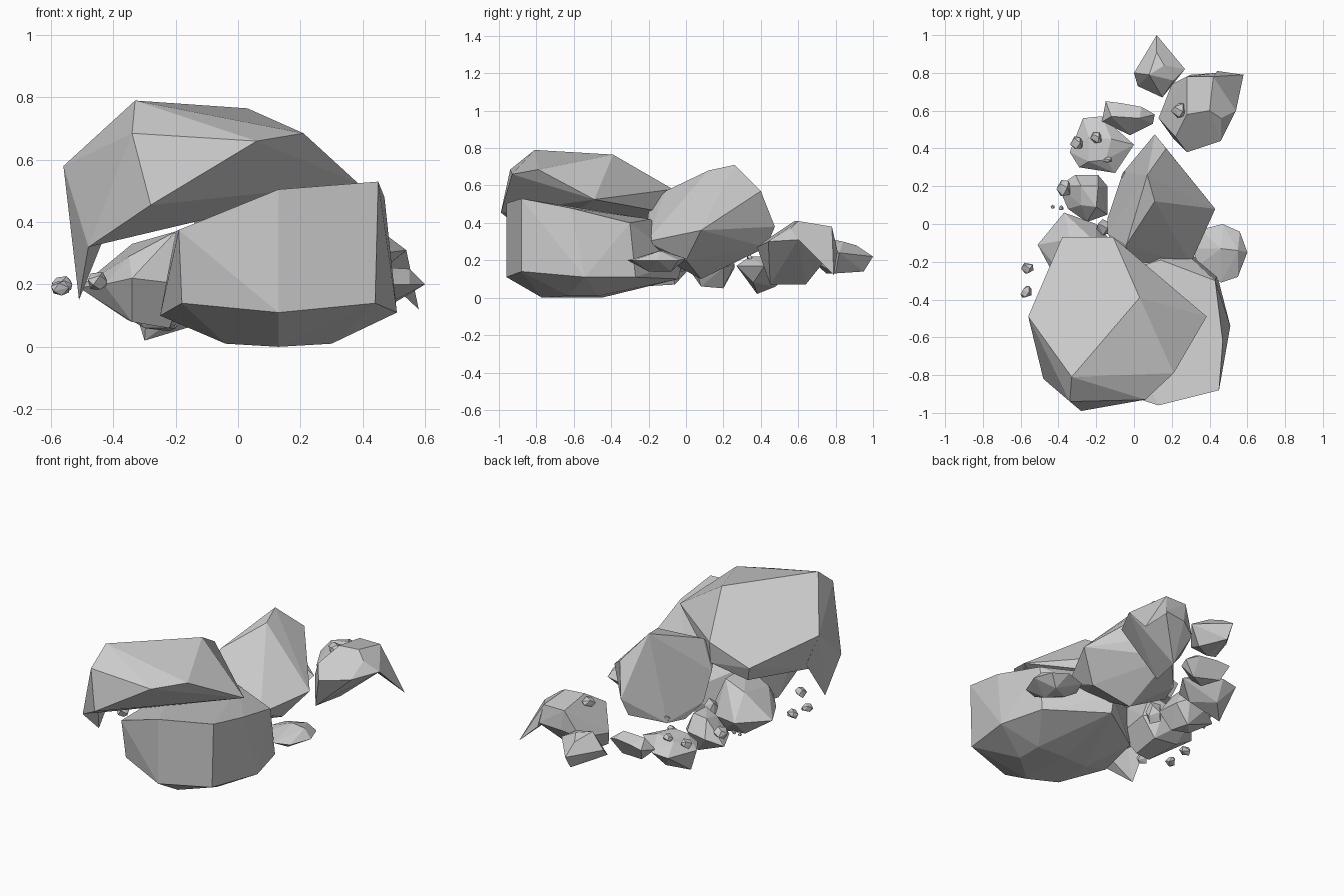
import bpy, bmesh, math, random
from mathutils import Vector


def rock(name, pts):
    """Faceted stone: the convex hull of a few corner points, flat shaded."""
    bm = bmesh.new()
    for p in pts:
        bm.verts.new(p)
    bmesh.ops.convex_hull(bm, input=bm.verts[:])
    loose = [v for v in bm.verts if not v.link_faces]
    bmesh.ops.delete(bm, geom=loose, context='VERTS')
    bmesh.ops.dissolve_limit(bm, angle_limit=math.radians(5),
                             verts=bm.verts[:], edges=bm.edges[:])
    bmesh.ops.recalc_face_normals(bm, faces=bm.faces[:])
    me = bpy.data.meshes.new(name)
    bm.to_mesh(me)
    bm.free()
    ob = bpy.data.objects.new(name, me)
    bpy.context.collection.objects.link(ob)
    return ob


def pebble(name, centre, size, seed):
    """Small irregular stone."""
    rng = random.Random(seed)
    pts = []
    for i in range(11):
        z = 1 - 2 * (i + .5) / 11
        a = i * 2.4 + rng.uniform(-.3, .3)
        r = math.sqrt(1 - z * z)
        d = Vector((r * math.cos(a), r * math.sin(a), z)) * rng.uniform(.85, 1.1)
        pts.append([c + s * k for c, s, k in zip(centre, size, d)])
    return rock(name, pts)


# lower front boulder
rock("lower_boulder", [
    (-.18, -.83, .14), (.13, -.96, .11), (.44, -.88, .14), (.51, -.54, .11),
    (.44, -.27, .11), (.13, -.04, .10), (-.19, -.26, .11), (-.25, -.54, .10),
    (-.04, -.70, .01), (.13, -.77, 0), (.30, -.63, .01), (.30, -.47, .01),
    (.13, -.45, 0), (-.04, -.47, .01),
    (-.19, -.86, .375), (.13, -.96, .505), (.45, -.88, .53), (.47, -.62, .48),
    (.43, -.30, .40), (.14, -.19, .42), (-.20, -.30, .37), (.40, -.26, .2),
    (.13, -.02, .19)])

# large tilted slab on top
rock("upper_slab", [
    (-.33, -.81, .79), (-.16, -.73, .765), (.03, -.39, .765),
    (-.11, -.07, .58), (-.38, -.07, .49), (-.56, -.49, .58), (-.34, -.94, .685),
    (-.28, -.99, .455), (.06, -.93, .66), (.21, -.79, .685), (.385, -.49, .525),
    (-.48, -.82, .32), (-.11, -.08, .45), (-.35, -.1, .40), (-.5, -.5, .36)])
rock("slab_spike", [
    (-.56, -.49, .58), (-.51, -.62, .15), (-.48, -.82, .32), (-.45, -.6, .4),
    (-.33, -.9, .6), (-.5, -.45, .4)])

# middle boulder
rock("middle_boulder", [
    (.07, .26, .71), (.11, .12, .68), (.17, .40, .57), (.11, .475, .38),
    (.43, .08, .36), (.30, -.21, .30), (.20, -.20, .25), (-.06, .27, .20),
    (-.10, .15, .19), (-.14, .03, .26), (-.14, -.05, .42), (-.06, -.20, .48),
    (.09, .43, .27), (.10, .08, .10), (.30, 0, .20), (-.04, -.11, .57)])

# rear right boulder, with a wing drawn out into a low tail
rock("rear_boulder", [
    (.13, .56, .20), (.20, .74, .22), (.30, .79, .26), (.44, .80, .27),
    (.54, .60, .31), (.46, .44, .30), (.28, .38, .27), (.22, .46, .33),
    (.28, .58, .41), (.40, .60, .41), (.42, .78, .38), (.28, .78, .38),
    (.21, .45, .07), (.25, .64, .07), (.46, .56, .37)])
rock("rear_boulder_tail", [
    (.54, .60, .31), (.54, .67, .26), (.58, .79, .12), (.44, .81, .25),
    (.42, .78, .38), (.46, .56, .37), (.44, .70, .25)])

# rear tip stone
rock("rear_stone", [
    (.12, 1, .22), (.27, .82, .24), (.15, .67, .20), (0, .80, .22),
    (.08, .79, .31), (.16, .84, .30), (.02, .73, .16), (.12, .95, .14),
    (.20, .80, .13), (.10, .75, .13), (.21, .76, .27), (.12, .91, .28)])

# chain of stones along the left
rock("left_stone_a", [
    (-.15, .65, .20), (-.07, .64, .21), (.04, .62, .21), (.11, .58, .18),
    (.10, .53, .16), (-.02, .47, .14), (-.17, .54, .17), (-.12, .57, .24),
    (.03, .56, .24), (-.12, .60, .12), (.04, .56, .10), (-.06, .51, .10)])
rock("left_stone_b", [
    (-.27, .56, .15), (-.17, .57, .16), (0, .42, .17), (-.10, .27, .17),
    (-.29, .30, .16), (-.34, .38, .15), (-.24, .46, .21), (-.12, .45, .22),
    (-.15, .34, .22), (-.24, .33, .21), (-.30, .38, .02), (-.20, .48, .06),
    (-.10, .36, .08)])
rock("left_stone_c", [
    (-.31, .26, .16), (-.19, .26, .18), (-.14, .20, .16), (-.14, .05, .17),
    (-.25, .01, .16), (-.35, .08, .14), (-.40, .20, .12), (-.28, .20, .26),
    (-.19, .20, .27), (-.20, .09, .27), (-.28, .10, .24), (-.30, .12, .06),
    (-.22, .20, .05), (-.20, .08, .06)])
rock("left_stone_d", [
    (-.51, -.11, .19), (-.37, .06, .20), (-.20, .0, .18), (-.13, -.08, .20),
    (-.17, -.32, .20), (-.34, -.36, .22), (-.43, -.26, .20), (-.35, -.30, .29),
    (-.20, -.30, .37), (-.20, -.10, .37), (-.34, -.08, .33), (-.41, -.20, .12),
    (-.34, -.28, .08), (-.22, -.24, .06), (-.20, -.06, .07), (-.36, -.06, .09)])

# flat stone on the right
rock("right_flat_stone", [
    (.31, -.13, .20), (.35, -.03, .20), (.47, 0, .21), (.56, -.04, .20),
    (.60, -.15, .20), (.55, -.28, .20), (.46, -.31, .20), (.34, -.22, .20),
    (.46, -.13, .255), (.55, -.14, .25), (.40, -.12, .14), (.50, -.08, .14),
    (.48, -.20, .14)])

# scattered pebbles: centre, half sizes
pebbles = [
    ((-.565, -.235, .20), (.036, .036, .03)), ((-.57, -.36, .19), (.036, .036, .028)),
    ((-.45, -.47, .21), (.036, .036, .032)), ((-.37, .19, .19), (.04, .05, .04)),
    ((-.43, .09, .16), (.012, .012, .01)), ((-.385, .085, .16), (.015, .015, .012)),
    ((-.30, .43, .20), (.04, .04, .03)), ((-.20, .46, .22), (.035, .035, .025)),
    ((-.14, .34, .215), (.03, .017, .02)), ((-.04, .26, .22), (.03, .03, .03)),
    ((-.16, -.02, .2), (.05, .05, .07)), ((.24, .60, .375), (.045, .045, .03))]
for i, (c, s) in enumerate(pebbles):
    pebble("pebble_%02d" % (i + 1), c, s, i + 3)
